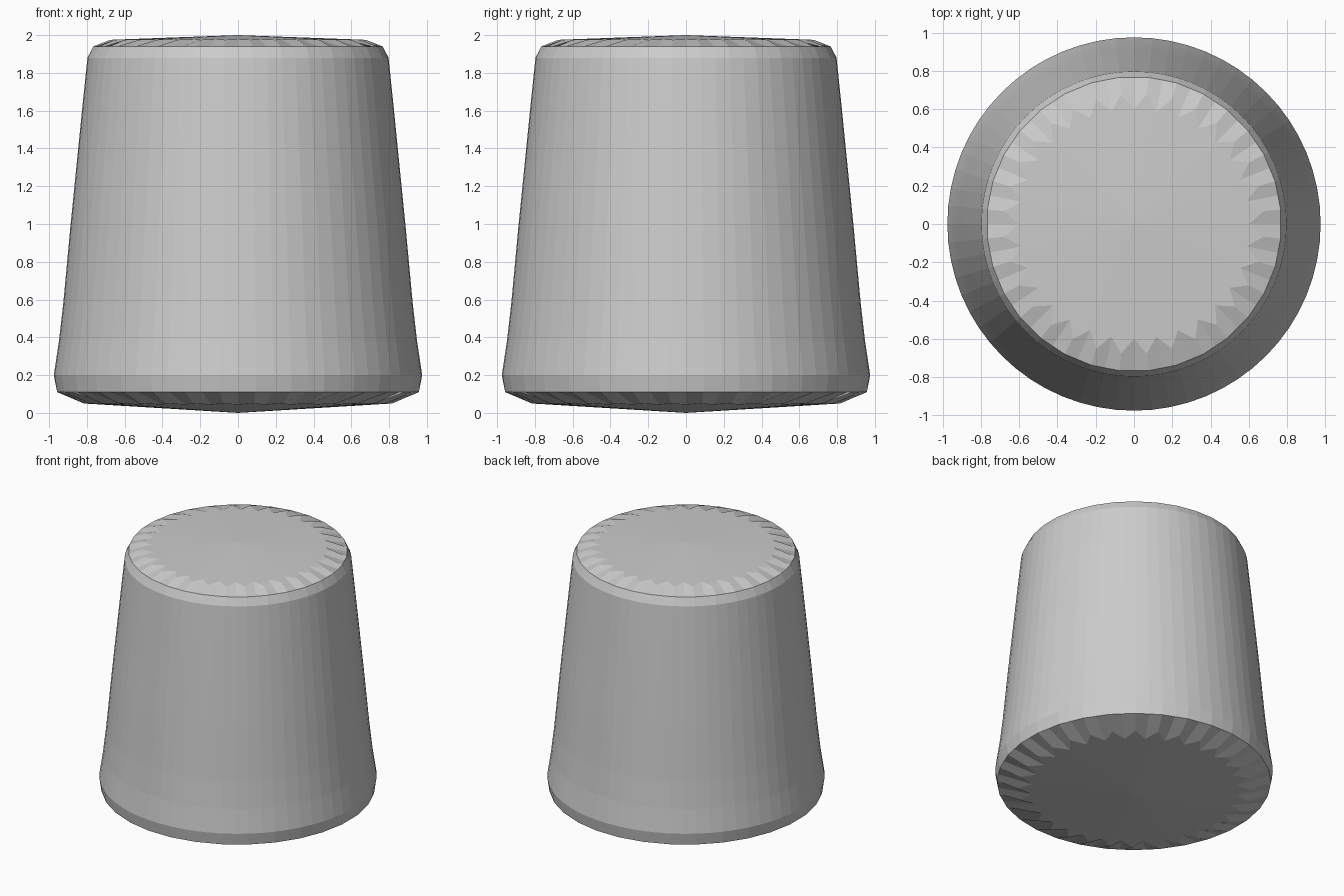
import bpy, bmesh, math

if "Cube" in bpy.data.objects:
    bpy.data.objects.remove(bpy.data.objects["Cube"])

N = 64  # columns; odd columns sit on the chords of a 32-sided rim
CHORD = math.cos(math.pi / 32)

# rings: radius on even columns, radius on odd columns, height on even, height on odd
rings = [
    (0.82, 0.72, 0.050, 0.044),            # jagged base ring
    (0.962, 0.962 * CHORD, 0.11, 0.11),    # lower rim
    (0.975, 0.975, 0.20, 0.20),            # widest point
    (0.948, 0.948, 0.38, 0.38),
    (0.925, 0.925, 0.58, 0.58),
    (0.886, 0.886, 1.00, 1.00),
    (0.850, 0.850, 1.36, 1.36),
    (0.822, 0.822, 1.64, 1.64),
    (0.797, 0.797, 1.88, 1.88),            # shoulder
    (0.77, 0.77 * CHORD, 1.94, 1.94),      # upper rim
    (0.68, 0.60, 1.975, 1.978),            # jagged top ring
]

bm = bmesh.new()
loops = []
for r0, r1, z0, z1 in rings:
    loop = []
    for i in range(N):
        a = 2 * math.pi * (i + 1) / N
        r, z = (r1, z1) if i % 2 else (r0, z0)
        loop.append(bm.verts.new((r * math.cos(a), r * math.sin(a), z)))
    loops.append(loop)

# side walls
for lo, hi in zip(loops, loops[1:]):
    for i in range(N):
        j = (i + 1) % N
        bm.faces.new((lo[i], lo[j], hi[j], hi[i]))

# shallow cone caps
bottom = bm.verts.new((0, 0, 0))
top = bm.verts.new((0, 0, 2))
for i in range(N):
    j = (i + 1) % N
    bm.faces.new((bottom, loops[0][j], loops[0][i]))
    bm.faces.new((top, loops[-1][i], loops[-1][j]))
bmesh.ops.recalc_face_normals(bm, faces=bm.faces)

mesh = bpy.data.meshes.new("tapered_body")
bm.to_mesh(mesh)
bm.free()
mat = bpy.data.materials.new("light grey")
mat.diffuse_color = (0.6, 0.6, 0.6, 1)
mat.use_nodes = True
mat.node_tree.nodes["Principled BSDF"].inputs["Base Color"].default_value = mat.diffuse_color
mesh.materials.append(mat)
body = bpy.data.objects.new("tapered_body", mesh)
bpy.context.collection.objects.link(body)
